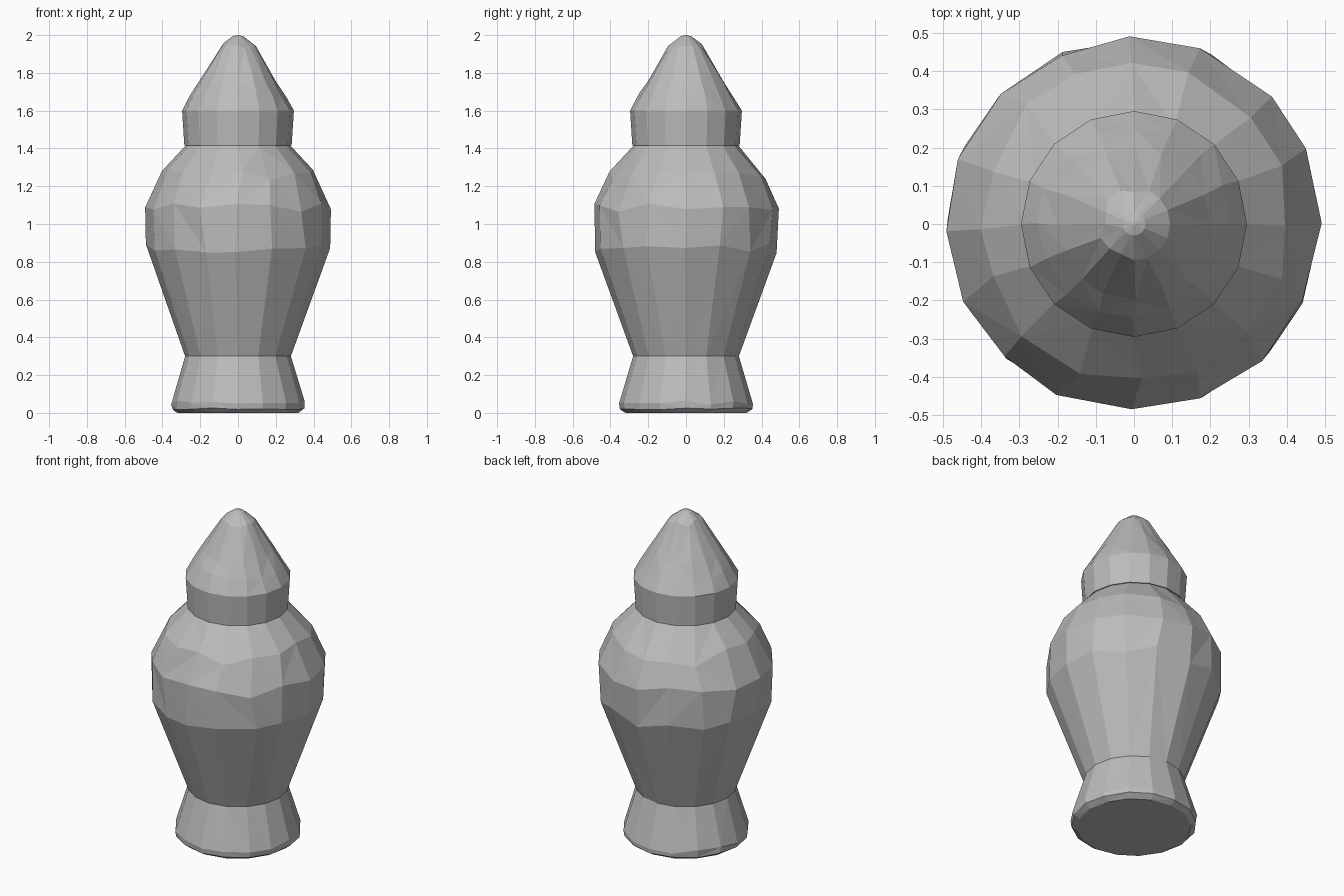
import bpy, bmesh, math, random

cube = bpy.data.objects.get("Cube")
if cube:
    bpy.data.objects.remove(cube)
random.seed(4)
SIDES = 16

stone = bpy.data.materials.new("grey_stone")
stone.use_nodes = True
GREY = (0.5, 0.5, 0.5, 1)
stone.diffuse_color = GREY
stone.node_tree.nodes["Principled BSDF"].inputs["Base Color"].default_value = GREY


def radius_at(profile, z):
    """Radius of the profile at a height, so wobbled points stay on the shape."""
    for (r0, z0, _), (r1, z1, _) in zip(profile, profile[1:]):
        if z0 <= z <= z1:
            return r0 + (r1 - r0) * (z - z0) / (z1 - z0)
    return profile[-1][0]


def faceted_part(name, profile):
    """Lathe (radius, height, wobble) rings into irregular flat triangles."""
    bm = bmesh.new()
    rings = []
    for r, z, wobble in profile:
        ring = []
        for i in range(SIDES):
            h = z + random.uniform(-wobble, wobble)
            a = math.tau * (i + random.uniform(-4, 4) * wobble) / SIDES
            rad = min(r, radius_at(profile, h)) if wobble else r
            ring.append(bm.verts.new((rad * math.cos(a), rad * math.sin(a), h)))
        rings.append(ring)
    for low, high in zip(rings, rings[1:]):
        for i in range(SIDES):
            j = (i + 1) % SIDES
            a, b, c, d = low[i], low[j], high[j], high[i]
            if random.random() < 0.5:
                bm.faces.new((a, b, c))
                bm.faces.new((a, c, d))
            else:
                bm.faces.new((a, b, d))
                bm.faces.new((b, c, d))
    bm.faces.new(rings[0][::-1])
    bm.faces.new(rings[-1])
    bmesh.ops.recalc_face_normals(bm, faces=bm.faces)
    mesh = bpy.data.meshes.new(name)
    bm.to_mesh(mesh)
    bm.free()
    mesh.materials.append(stone)
    obj = bpy.data.objects.new(name, mesh)
    bpy.context.collection.objects.link(obj)


# Flared foot with a rounded lower edge
faceted_part("foot", [(0.32, 0, 0), (0.352, 0.02, 0.006),
                      (0.355, 0.055, 0.012), (0.28, 0.3, 0)])

# Bulging body
faceted_part("body", [(0.28, 0.3, 0), (0.488, 0.87, 0.03), (0.492, 1.09, 0.03),
                      (0.422, 1.26, 0.035), (0.278, 1.415, 0)])

# Neck band of the lid
faceted_part("lid_band", [(0.284, 1.415, 0), (0.296, 1.6, 0)])

# Pointed dome of the lid
faceted_part("lid_dome", [(0.296, 1.6, 0), (0.255, 1.68, 0.015), (0.2, 1.77, 0.02),
                          (0.095, 1.945, 0.015), (0.03, 1.992, 0), (0.004, 2, 0)])
